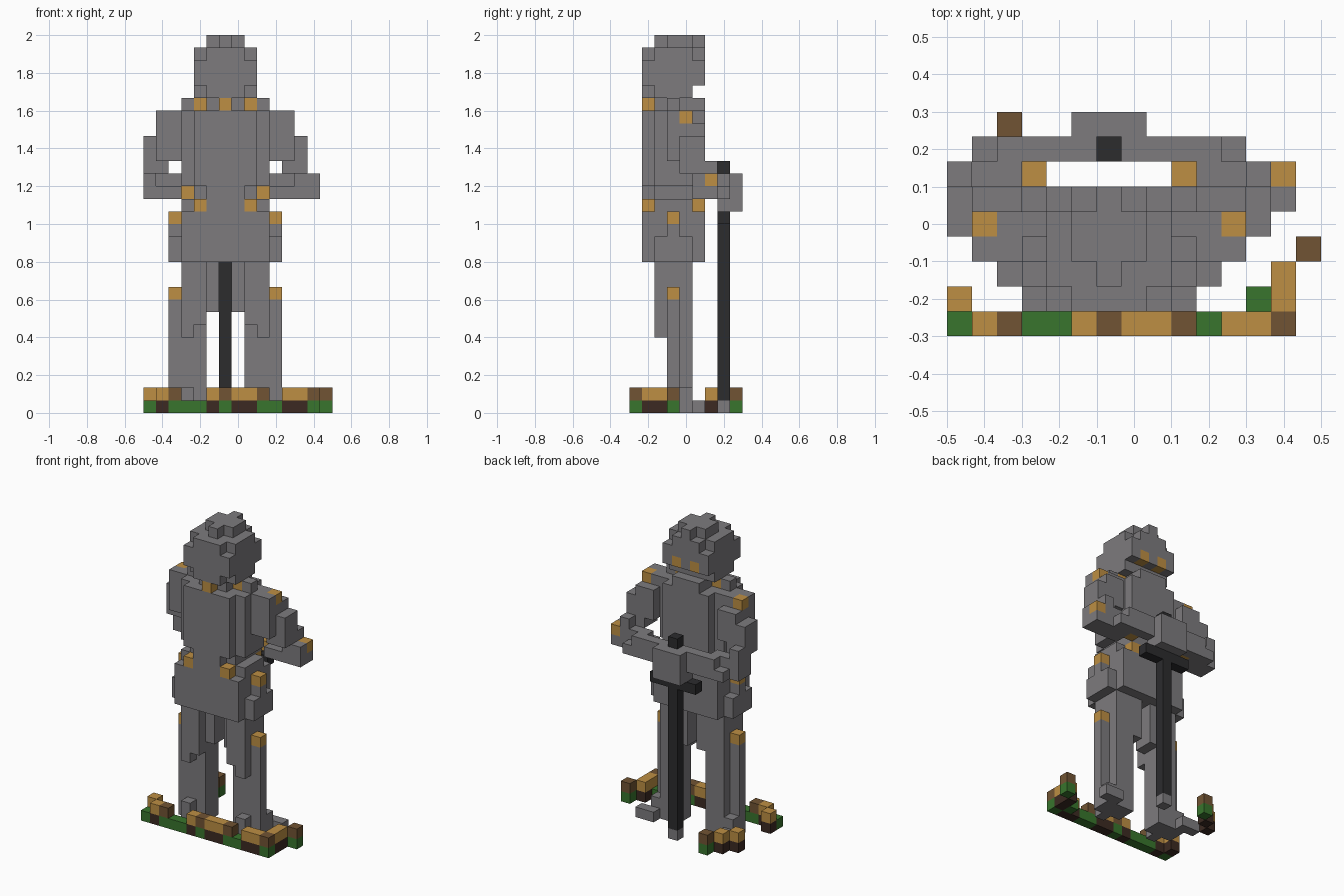
import bpy
import bmesh
from mathutils import Vector

if "Cube" in bpy.data.objects:
    bpy.data.objects.remove(bpy.data.objects["Cube"], do_unlink=True)

UNIT = 2 / 30                      # edge of one block
ORIGIN = Vector((-0.5, -0.3, 0))
MIDDLE = 6                         # column of the figure's mirror plane

PALETTE = {
    "steel_grey": (0.205, 0.198, 0.208),
    "brass": (0.51, 0.275, 0.057),
    "earth_brown": (0.165, 0.088, 0.033),
    "dark_soil": (0.045, 0.023, 0.016),
    "grass_green": (0.04, 0.178, 0.026),
    "blade_black": (0.025, 0.025, 0.027),
}
COLOURS = list(PALETTE)
materials = []
for label, rgb in PALETTE.items():
    mat = bpy.data.materials.new(label)
    mat.use_nodes = True
    mat.diffuse_color = (*rgb, 1)
    shader = mat.node_tree.nodes["Principled BSDF"]
    shader.inputs["Base Color"].default_value = (*rgb, 1)
    shader.inputs["Roughness"].default_value = 0.9
    materials.append(mat)

blocks = {}                        # cell -> (part, colour)


def span(value):
    low, high = value if isinstance(value, tuple) else (value, value)
    return range(low, high + 1)


def box(part, x, y, z, colour="steel_grey"):
    """Fill a box of blocks, inclusive at both ends."""
    for i in span(x):
        for j in span(y):
            for k in span(z):
                if i >= 0:
                    blocks[i, j, k] = (part, colour)


def pair(part, x, y, z, colour="steel_grey"):
    """Fill a box on the left and its mirror on the right."""
    low, high = x if isinstance(x, tuple) else (x, x)
    box("left_" + part, x, y, z, colour)
    box("right_" + part, (2 * MIDDLE - high, 2 * MIDDLE - low), y, z, colour)


def studs(part, columns, y, z):
    for column in columns:
        box(part, column, y, z, "brass")


# Legs with a raised outer ridge, and feet
pair("leg", (8, 9), (2, 4), (7, 11))
pair("leg", 9, 2, 6)
pair("leg", 7, (3, 4), (8, 11))
pair("leg", (8, 9), (3, 4), (1, 6))
pair("leg", 10, 3, (1, 8))
pair("leg", 10, 3, 9, "brass")
pair("foot", (8, 10), (3, 4), 0)
pair("foot", 10, 4, 1)
pair("foot", (10, 11), 5, 0)
pair("foot", 9, 2, (0, 1))

# Skirt and belt studs
box("skirt", (3, 9), (1, 5), (12, 15))
box("skirt", (2, 10), (2, 4), (12, 13))
box("skirt", (2, 10), 3, 14)
studs("skirt", (2, 10), 3, 15)

# Torso and collar
box("torso", (4, 8), (2, 5), (16, 23))
box("torso", (5, 7), 1, (16, 17))
box("torso", (4, 8), 1, (18, 23))
box("torso", (3, 9), (2, 4), (18, 23))
box("torso", (3, 9), (2, 4), 16)
studs("torso", (4, 8), 1, 16)
studs("torso", (4, 8), 5, 16)
box("collar", (3, 9), 3, 24)
box("collar", (5, 7), (2, 5), 24)
studs("collar", (4, 8), 3, 24)
studs("collar", (MIDDLE,), 1, 24)

# Helmet
box("helmet", (4, 8), (2, 4), 25)
box("helmet", (5, 7), 1, 25)
box("helmet", (4, 8), (1, 5), (26, 27))
box("helmet", (4, 8), (2, 4), 28)
box("helmet", (5, 7), (1, 5), 28)
box("helmet", (5, 7), (3, 4), 29)
box("helmet", MIDDLE, (2, 5), 29)
studs("helmet", (5, 7), 5, 26)

# Arms, bent forward to the sword hilt
pair("arm", (10, 11), (3, 5), (20, 22))
pair("arm", 10, (3, 4), 23)
pair("arm", 11, 3, 23)
pair("arm", 11, 4, 23, "brass")
pair("arm", (11, 12), (4, 5), (19, 21))
pair("arm", 12, 6, 19)
pair("arm", (10, 13), (5, 6), 17)
pair("arm", (12, 13), 5, 18)
pair("arm", (10, 12), 6, 18)
pair("arm", 13, 6, 18, "brass")
pair("arm", 9, 6, 17, "brass")
pair("arm", (8, 10), 7, (17, 18))
pair("arm", 11, 7, 17)
box("hands", (5, 7), (7, 8), (16, 18))

# Sword, point down
box("sword", MIDDLE, 7, (1, 19), "blade_black")
box("sword", (4, 8), 7, 15, "blade_black")
box("sword", MIDDLE, 7, 0)


# Broken ring of ground: brass blocks sit on soil, brown blocks on grass
def ground(cells, lower, upper=None):
    for i, j in cells:
        box("ground", i, j, 0, lower)
        if upper:
            box("ground", i, j, 1, upper)


front = [(i, 0) for i in (1, 5, 7, 8, 11, 12)]
ground(front + [(0, 1), (13, 1), (13, 2), (0, 6), (1, 7)], "dark_soil", "brass")
ground([(2, 0), (6, 0), (9, 0), (13, 0), (14, 3), (2, 8)], "grass_green", "earth_brown")
ground([(0, 0), (3, 0), (4, 0), (10, 0), (12, 1)], "grass_green")


def build(part):
    """Make one object from the exposed block faces of a part."""
    bm = bmesh.new()
    corners = {}
    used = []

    def corner(point):
        key = tuple(round(c) for c in point)
        if key not in corners:
            corners[key] = bm.verts.new(ORIGIN + Vector(key) * UNIT)
        return corners[key]

    for cell, (owner, colour) in blocks.items():
        if owner != part:
            continue
        if colour not in used:
            used.append(colour)
        centre = Vector(cell) + Vector((0.5, 0.5, 0.5))
        for axis in range(3):
            for side in (-1, 1):
                normal = Vector((0, 0, 0))
                normal[axis] = side
                if tuple(int(c) for c in Vector(cell) + normal) in blocks:
                    continue
                u = Vector((0, 0, 0))
                u[(axis + 1) % 3] = 0.5
                v = normal.cross(u)
                middle = centre + normal / 2
                ring = (middle - u - v, middle + u - v, middle + u + v, middle - u + v)
                face = bm.faces.new([corner(p) for p in ring])
                face.material_index = used.index(colour)
    mesh = bpy.data.meshes.new(part)
    bm.to_mesh(mesh)
    bm.free()
    for colour in used:
        mesh.materials.append(materials[COLOURS.index(colour)])
    bpy.context.collection.objects.link(bpy.data.objects.new(part, mesh))


for part in sorted({owner for owner, colour in blocks.values()}):
    build(part)
